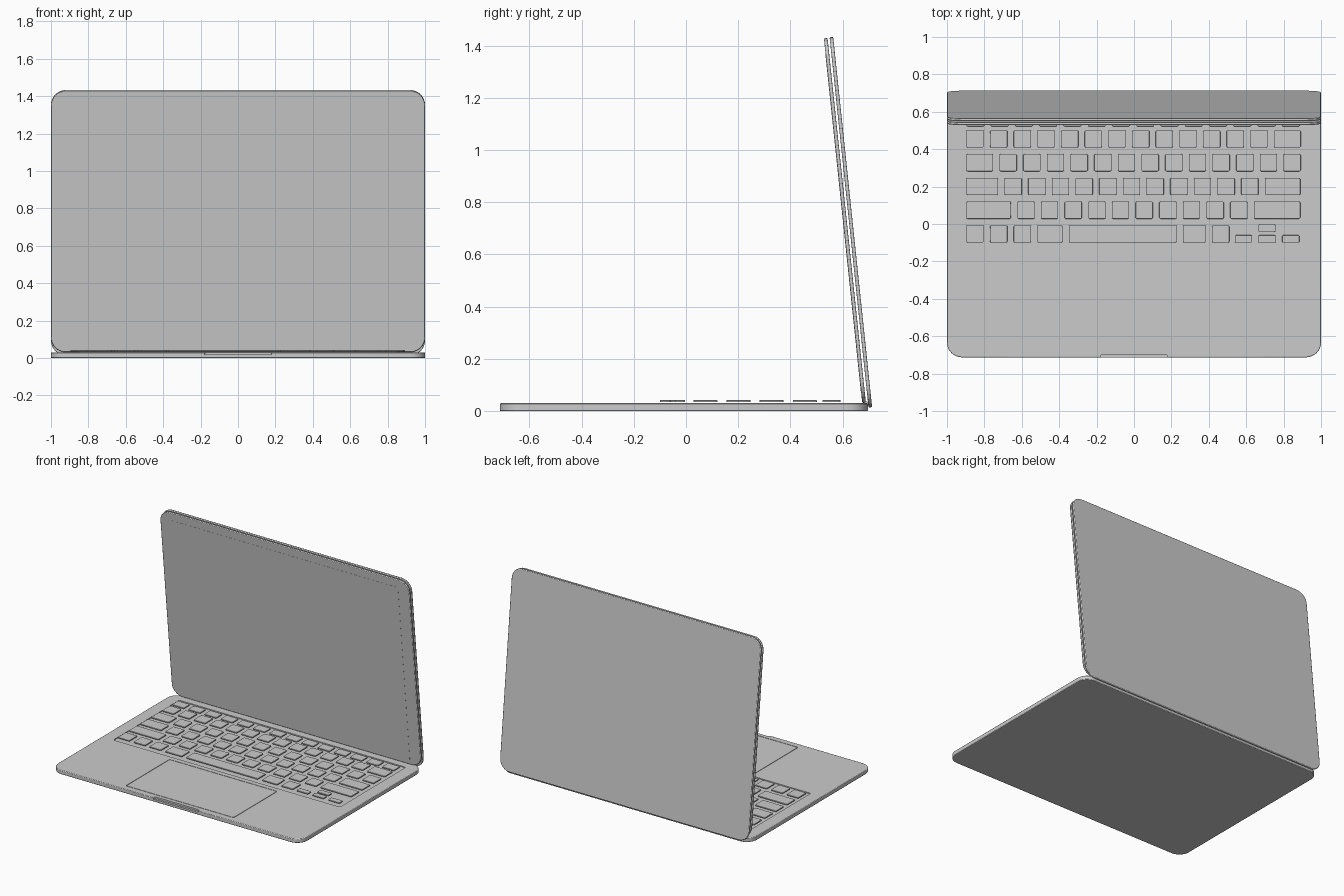
import bpy, bmesh
from math import sin, cos, pi, radians
from mathutils import Matrix

if "Cube" in bpy.data.objects:
    bpy.data.objects.remove(bpy.data.objects["Cube"])


def finish(bm, name, bevel=0.0):
    bmesh.ops.recalc_face_normals(bm, faces=bm.faces)
    me = bpy.data.meshes.new(name)
    bm.to_mesh(me)
    bm.free()
    ob = bpy.data.objects.new(name, me)
    bpy.context.collection.objects.link(ob)
    if bevel:
        mod = ob.modifiers.new("soft_edges", 'BEVEL')
        mod.width, mod.segments = bevel, 2
        mod.limit_method, mod.angle_limit = 'ANGLE', radians(50)
    return ob


def add_slab(bm, x0, x1, y0, y1, z0, z1, r, steps=8):
    """Rounded rectangle extruded from z0 to z1."""
    verts = []
    corners = [(x1 - r, y1 - r), (x0 + r, y1 - r), (x0 + r, y0 + r), (x1 - r, y0 + r)]
    for i, (cx, cy) in enumerate(corners):
        for s in range(steps + 1):
            a = (i + s / steps) * pi / 2
            verts.append(bm.verts.new((cx + r * cos(a), cy + r * sin(a), z0)))
    face = bm.faces.new(verts)
    res = bmesh.ops.extrude_face_region(bm, geom=[face], use_keep_orig=True)
    top = [g for g in res["geom"] if isinstance(g, bmesh.types.BMVert)]
    bmesh.ops.translate(bm, verts=top, vec=(0, 0, z1 - z0))


def slab(name, *dims, bevel=0.0, steps=8):
    bm = bmesh.new()
    add_slab(bm, *dims, steps=steps)
    return finish(bm, name, bevel)


def smooth(ob):
    bpy.ops.object.select_all(action='DESELECT')
    ob.select_set(True)
    bpy.context.view_layer.objects.active = ob
    bpy.ops.object.shade_smooth_by_angle(angle=radians(35))


# Base with pockets for keyboard, trackpad and finger notch
base = slab("base", -1, 1, -0.713, 0.697, 0, 0.03, 0.08, bevel=0.004)
cutters = [
    slab("keyboard_well_cutter", -0.91, 0.91, -0.13, 0.625, 0.024, 0.06, 0.012, steps=3),
    slab("trackpad_cutter", -0.434, 0.434, -0.669, -0.166, 0.025, 0.06, 0.012, steps=3),
    slab("notch_cutter", -0.18, 0.18, -0.76, -0.697, 0.018, 0.06, 0.014, steps=4),
]
for cutter in cutters:
    mod = base.modifiers.new(cutter.name, 'BOOLEAN')
    mod.operation, mod.solver, mod.object = 'DIFFERENCE', 'EXACT', cutter
    cutter.hide_render = True
    cutter.hide_set(True)
smooth(base)

# Trackpad
smooth(slab("trackpad", -0.43, 0.43, -0.665, -0.17, 0.024, 0.03, 0.010, steps=3))

# Keys: widths in key units, rows listed from back to front
UNIT, GAP, LEFT = 0.1265, 0.034, -0.913
KEY_Z = (0.034, 0.042)
rows = [
    ("function_keys", 0.557, 0.07, [14.36 / 14] * 14),
    ("number_keys", 0.455, 0.092, [1] * 13 + [1.4]),
    ("upper_letter_keys", 0.328, 0.092, [1.4] + [1] * 13),
    ("middle_letter_keys", 0.201, 0.092, [1.61] + [1] * 11 + [1.77]),
    ("lower_letter_keys", 0.074, 0.092, [2.15] + [1] * 10 + [2.23]),
    ("bottom_keys", -0.053, 0.092, [1, 1, 1, 1.33, 4.82, 1.23, 1]),
]
for name, y, depth, widths in rows:
    bm = bmesh.new()
    x = LEFT
    for w in widths:
        add_slab(bm, x + GAP / 2, x + w * UNIT - GAP / 2,
                 y - depth / 2, y + depth / 2, *KEY_Z, 0.006, 2)
        x += w * UNIT
    smooth(finish(bm, name, 0.0015))

# Half-height arrow keys
bm = bmesh.new()
for x, y in [(0.585, -0.08), (0.711, -0.08), (0.838, -0.08), (0.711, -0.023)]:
    add_slab(bm, x - 0.046, x + 0.046, y - 0.02, y + 0.02, *KEY_Z, 0.006, 2)
smooth(finish(bm, "arrow_keys", 0.0015))

# Lid: back cover and display plate, tilted back towards the hinge
tilt = Matrix.Translation((0, 0.713, 0.015)) @ Matrix.Rotation(radians(96), 4, 'X')
lid_parts = [
    slab("lid_cover", -1, 1, 0, 1.426, 0, 0.014, 0.08, bevel=0.004),
    slab("display_frame", -1, 1, 0.02, 1.424, 0.022, 0.036, 0.08, bevel=0.004),
    slab("screen", -0.91, 0.91, 0.057, 1.365, 0.034, 0.0368, 0.004, steps=2),
]
for ob in lid_parts:
    ob.matrix_world = tilt
    smooth(ob)

# Hinge barrel between base and lid
bm = bmesh.new()
bmesh.ops.create_cone(bm, cap_ends=True, segments=20, radius1=0.01, radius2=0.01, depth=1.7,
                      matrix=Matrix.Translation((0, 0.69, 0.027)) @ Matrix.Rotation(pi / 2, 4, 'Y'))
smooth(finish(bm, "hinge"))
